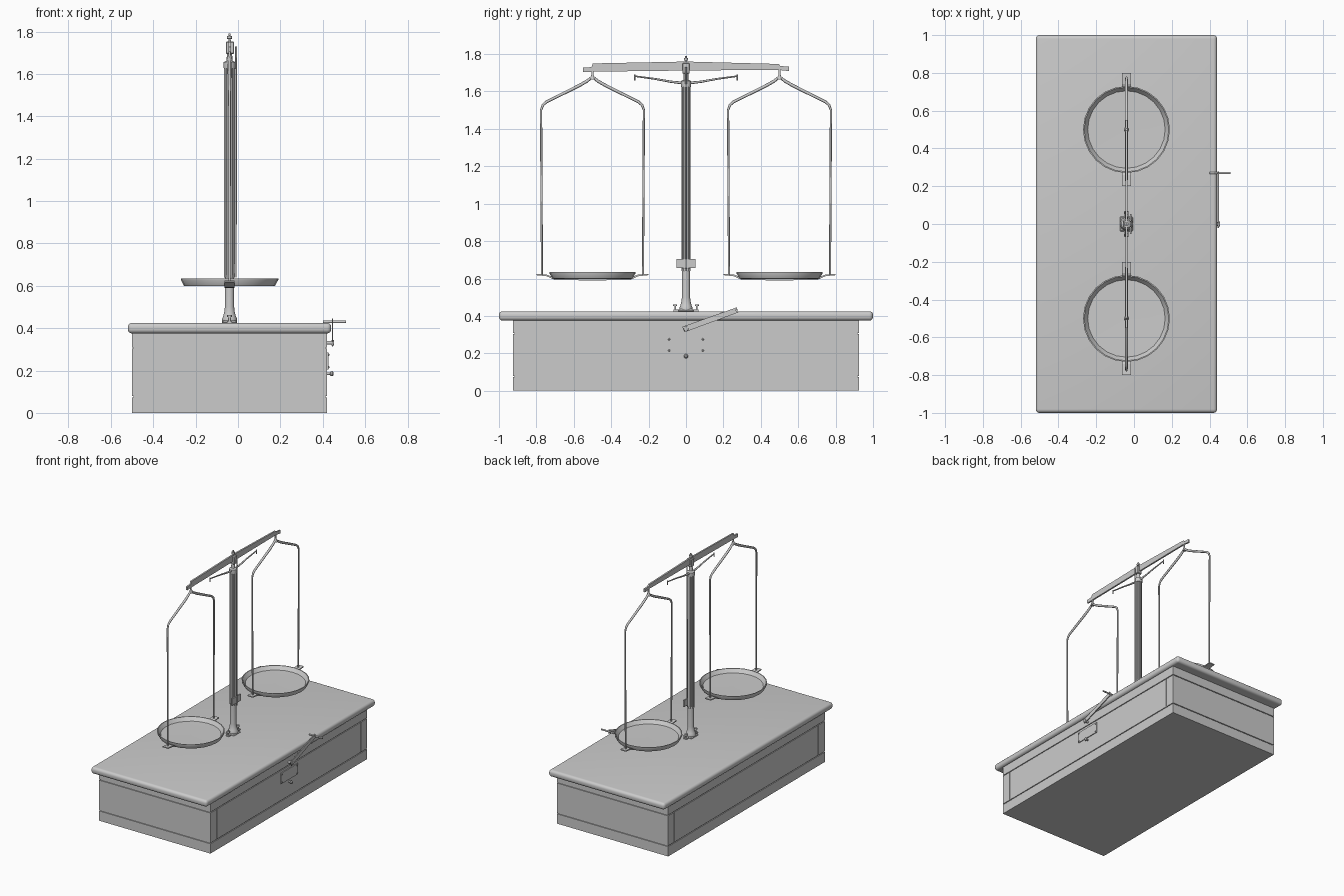
import bpy, bmesh, math
from mathutils import Vector

if "Cube" in bpy.data.objects:
    bpy.data.objects.remove(bpy.data.objects["Cube"])

CX = -0.04  # centre line of the case and the balance


def finish(name, bm, smooth=False):
    bmesh.ops.recalc_face_normals(bm, faces=bm.faces)
    me = bpy.data.meshes.new(name)
    bm.to_mesh(me)
    bm.free()
    ob = bpy.data.objects.new(name, me)
    bpy.context.collection.objects.link(ob)
    if smooth:
        bpy.context.view_layer.objects.active = ob
        ob.select_set(True)
        bpy.ops.object.shade_smooth_by_angle(angle=math.radians(40))
        ob.select_set(False)
    return ob


def box(name, x0, x1, y0, y1, z0, z1, bevel=0, segs=1):
    bm = bmesh.new()
    bmesh.ops.create_cube(bm, size=1)
    for v in bm.verts:
        v.co = ((x0 + x1) / 2 + v.co.x * (x1 - x0),
                (y0 + y1) / 2 + v.co.y * (y1 - y0),
                (z0 + z1) / 2 + v.co.z * (z1 - z0))
    if bevel:
        bmesh.ops.bevel(bm, geom=bm.edges[:], offset=bevel, segments=segs,
                        profile=0.5, affect='EDGES')
    return finish(name, bm, segs > 1)


def lathe(name, prof, loc, n=16, axis='z', flute=None):
    """Closed turned shape from (radius, height) pairs; flute alternates radii."""
    bm = bmesh.new()
    rings = []
    for r, h in prof:
        ring = []
        for i in range(n):
            a = 2 * math.pi * i / n
            k = r * (flute if flute and i % 2 else 1)
            p = Vector((k * math.cos(a), k * math.sin(a), h))
            if axis == 'x':
                p = Vector((p.z, p.x, p.y))
            ring.append(bm.verts.new(p + Vector(loc)))
        rings.append(ring)
    for a, b in zip(rings, rings[1:]):
        for i in range(n):
            bm.faces.new((a[i], a[(i + 1) % n], b[(i + 1) % n], b[i]))
    bm.faces.new(rings[0])
    bm.faces.new(rings[-1])
    return finish(name, bm, flute is None)


def plate(name, pts, x, thick):
    """Outline in (y, z) extruded along x."""
    bm = bmesh.new()
    lo = [bm.verts.new((x - thick / 2, y, z)) for y, z in pts]
    hi = [bm.verts.new((x + thick / 2, y, z)) for y, z in pts]
    bm.faces.new(lo)
    bm.faces.new(hi)
    for i in range(len(pts)):
        j = (i + 1) % len(pts)
        bm.faces.new((lo[i], lo[j], hi[j], hi[i]))
    return finish(name, bm)


def wire(name, pts, rad, x=CX):
    """Round wire through (y, z, radius factor) points."""
    cu = bpy.data.curves.new(name, 'CURVE')
    cu.dimensions = '3D'
    cu.bevel_depth = rad
    cu.bevel_resolution = 2
    cu.use_fill_caps = True
    sp = cu.splines.new('POLY')
    sp.points.add(len(pts) - 1)
    for p, (y, z, k) in zip(sp.points, pts):
        p.co = (x, y, z, 1)
        p.radius = k
    ob = bpy.data.objects.new(name, cu)
    bpy.context.collection.objects.link(ob)
    return ob


# Case: inner core leaves narrow grooves between the boards
box("case_core", -0.494, 0.414, -0.918, 0.918, 0.004, 0.38)
box("case_plinth", -0.50, 0.42, -0.925, 0.925, 0, 0.073)
box("case_frieze", -0.50, 0.42, -0.925, 0.925, 0.309, 0.38)
box("case_end_panels", -0.49, 0.41, -0.925, 0.925, 0.079, 0.303)
for s, side in ((1, "back"), (-1, "front")):
    ya, yb = sorted((s * 0.853, s * 0.925))
    box(side + "_stiles", -0.50, 0.42, ya, yb, 0.079, 0.303)
box("drawer_panels", -0.50, 0.42, -0.847, 0.847, 0.079, 0.303)
box("case_top", -0.52, 0.44, -1, 1, 0.375, 0.425, 0.02, 5)

# Label plate with pins, and the drawer knob
box("label_plate", 0.418, 0.426, -0.1, 0.1, 0.205, 0.285)
for y in (-0.09, 0.09):
    for z in (0.215, 0.275):
        lathe("plate_pin", [(0.006, 0), (0.006, 0.008), (0.003, 0.011)], (0.42, y, z), 8, 'x')
lathe("drawer_knob", [(0.006, 0), (0.006, 0.014), (0.011, 0.018), (0.012, 0.025), (0.006, 0.031)],
      (0.42, 0, 0.185), 12, 'x')

# Release lever on the right side
plate("release_lever", [(-0.02, 0.342), (-0.008, 0.313), (0.278, 0.418), (0.272, 0.446)], 0.446, 0.006)
lathe("lever_pivot", [(0.009, 0), (0.009, 0.022), (0.014, 0.022), (0.012, 0.034)], (0.42, 0.0, 0.331), 12, 'x')
lathe("lever_handle", [(0.006, 0), (0.006, 0.11)], (0.40, 0.27, 0.43), 10, 'x')

# Column with foot, fluted shaft and collar
box("column_foot_plate", CX - 0.035, CX + 0.035, -0.04, 0.04, 0.42, 0.436, 0.006)
box("foot_ears", CX - 0.012, CX + 0.012, -0.068, 0.068, 0.425, 0.434)
for y in (-0.058, 0.058):
    lathe("foot_screw", [(0.005, 0.42), (0.005, 0.452), (0.011, 0.452), (0.011, 0.462)], (CX, y, 0), 10)
lathe("column_foot", [(0.035, 0.43), (0.035, 0.445), (0.03, 0.455), (0.024, 0.48), (0.022, 0.50), (0.022, 0.65)],
      (CX, 0, 0), 20)
lathe("column_shaft", [(0.025, 0.64), (0.025, 1.64)], (CX, 0, 0), 24, flute=0.84)
lathe("column_cap", [(0.027, 1.625), (0.028, 1.64), (0.028, 1.655), (0.014, 1.662), (0.012, 1.70)], (CX, 0, 0), 20)
box("index_plate", CX + 0.018, CX + 0.027, -0.052, 0.052, 0.655, 0.705)
wire("pointer", [(0, 1.73, 1.2), (0, 1.64, 1), (0, 0.64, 0.7)], 0.004, CX + 0.031)

# Beam, centre saddle and adjusting finial
plate("beam", [(-0.55, 1.703), (-0.49, 1.706), (0, 1.712), (0.49, 1.716), (0.55, 1.709),
               (0.55, 1.733), (0.505, 1.736), (0.495, 1.747), (0, 1.76), (-0.498, 1.75),
               (-0.505, 1.73), (-0.55, 1.728)], CX, 0.012)
box("beam_saddle", CX - 0.017, CX + 0.022, -0.019, 0.019, 1.695, 1.752, 0.003)
lathe("beam_finial", [(0.005, 1.75), (0.005, 1.765), (0.012, 1.766), (0.012, 1.778), (0.005, 1.78), (0.005, 1.79)],
      (CX, 0, 0), 12)

# Everything carried on both arms
for s, side in ((1, "back"), (-1, "front")):
    # beam rest arm with its upturned tip
    wire(side + "_rest_arm", [(s * 0.015, 1.645, 1.5), (s * 0.08, 1.652, 1.2), (s * 0.17, 1.668, 1),
                              (s * 0.275, 1.682, 0.8)], 0.005)
    wire(side + "_rest_tip", [(s * 0.275, 1.66, 1), (s * 0.275, 1.69, 1)], 0.004)
    c = s * 0.5
    lathe(side + "_hanger_hook", [(0.014, 1.664), (0.009, 1.68), (0.006, 1.69), (0.006, 1.718)], (CX, c, 0), 10)
    for t, end in ((1, "outer"), (-1, "inner")):
        d = s * t
        # bent hanger wire
        path = [(0, 1.678, 1.3), (0.03, 1.655, 1.5), (0.07, 1.632, 1.6), (0.245, 1.545, 1.4),
                (0.265, 1.528, 1.3), (0.275, 1.50, 1.1), (0.27, 0.62, 1)]
        wire(f"{side}_{end}_hanger", [(c + d * y, z, k) for y, z, k in path], 0.0055)
        # sloping tab below the pan that the wire stands in
        ob = plate(f"{side}_{end}_pan_tab",
                   [(c, 0.590), (c + d * 0.20, 0.592), (c + d * 0.245, 0.612), (c + d * 0.30, 0.618),
                    (c + d * 0.30, 0.625), (c + d * 0.24, 0.620), (c + d * 0.20, 0.602), (c, 0.602)], CX, 0.046)
    # shallow dished pan
    lathe(side + "_pan", [(0.205, 0.598), (0.215, 0.60), (0.23, 0.628), (0.23, 0.635), (0.224, 0.635),
                          (0.205, 0.609), (0.001, 0.607)], (CX, c, 0), 24)
